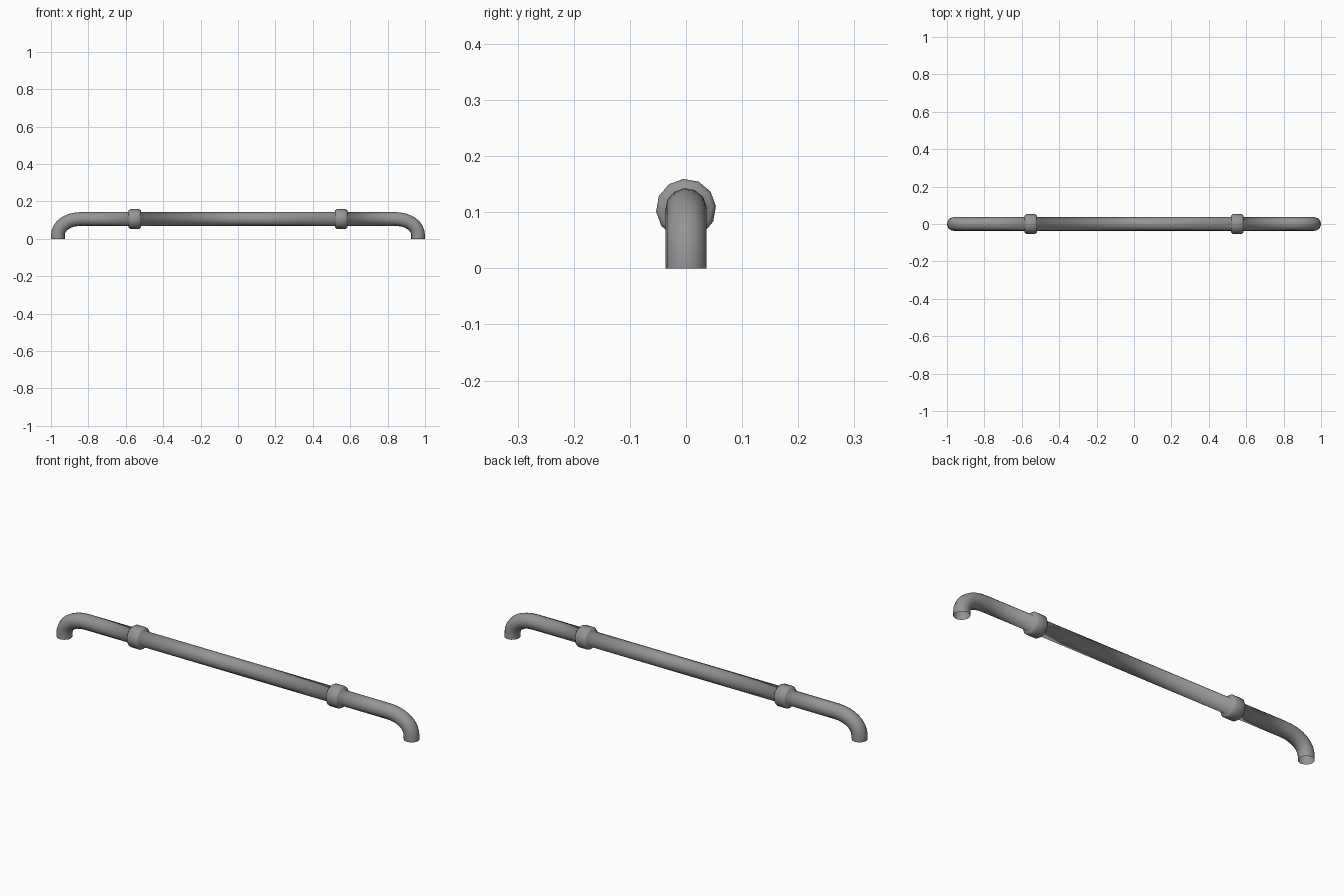
import bpy, bmesh, math
from mathutils import Vector

if "Cube" in bpy.data.objects:
    bpy.data.objects.remove(bpy.data.objects["Cube"])

Z = 0.106     # height of bar axis
R = 0.037     # tube radius
SIDES = 12
PHASE = math.radians(5)


def sweep(name, stations):
    """Open tube along a path in the xz plane; station = (x, z, radius, direction angle)."""
    bm = bmesh.new()
    rings = []
    for x, z, r, a in stations:
        normal = Vector((-math.sin(a), 0, math.cos(a)))
        ring = []
        for i in range(SIDES):
            t = PHASE + 2 * math.pi * i / SIDES
            ring.append(bm.verts.new(Vector((x, 0, z)) + normal * (r * math.sin(t))
                                     + Vector((0, r * math.cos(t), 0))))
        rings.append(ring)
    for a, b in zip(rings, rings[1:]):
        for i in range(SIDES):
            j = (i + 1) % SIDES
            bm.faces.new((a[i], a[j], b[j], b[i])).smooth = True
    bmesh.ops.recalc_face_normals(bm, faces=bm.faces)
    mesh = bpy.data.meshes.new(name)
    bm.to_mesh(mesh)
    bm.free()
    obj = bpy.data.objects.new(name, mesh)
    bpy.context.collection.objects.link(obj)
    return obj


# Right half: chamfered collar, then the bend down to the open foot
half = [(0.552 + dx, Z, r, 0) for dx, r in
        ((-0.033, R), (-0.033, 0.046), (-0.024, 0.0535),
         (0.024, 0.0535), (0.033, 0.046), (0.033, R))]
bend_x, foot_x, foot_z, p = 0.83, 0.963, 0.015, 0.9
w, h = foot_x - bend_x, Z - foot_z
for i in range(9):
    t = math.pi / 2 * i / 8
    s, c = math.sin(t), max(math.cos(t), 0.0)
    half.append((bend_x + w * s ** p, foot_z + h * c ** p, R,
                 math.atan2(-h * s ** (2 - p), w * c ** (2 - p))))
half.append((foot_x, 0, R, -math.pi / 2))

# Mirror the path and sweep the whole handle in one smooth piece
left = [(-x, z, r, -a) for x, z, r, a in reversed(half)]
bar = sweep("handle_bar", left + half)

# Dark grey metal
metal = bpy.data.materials.new("dark_grey")
metal.diffuse_color = (0.3, 0.3, 0.3, 1)
metal.use_nodes = True
metal.node_tree.nodes["Principled BSDF"].inputs["Base Color"].default_value = metal.diffuse_color
bar.data.materials.append(metal)
